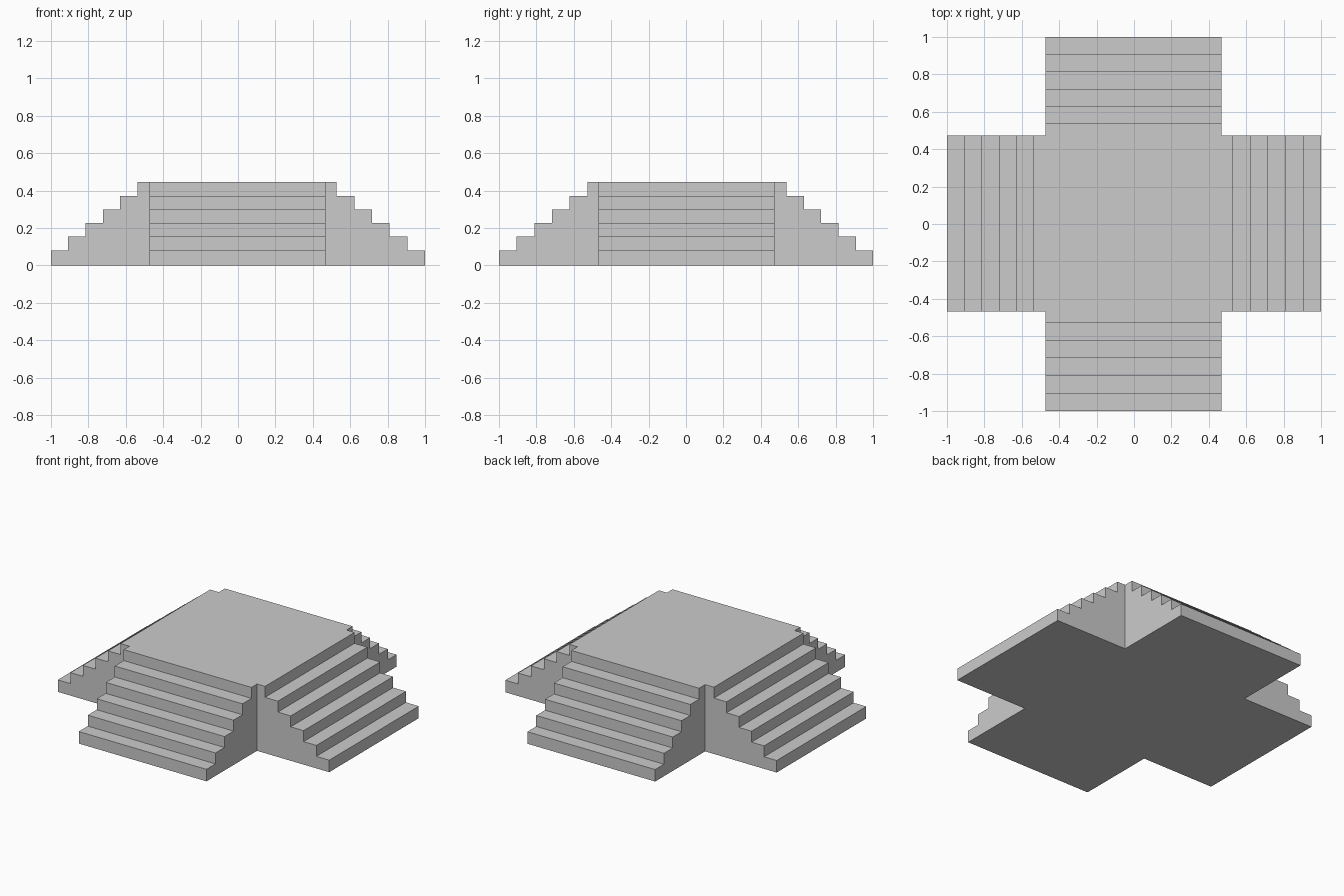
import bpy
import bmesh
from mathutils import Vector

cube = bpy.data.objects.get("Cube")
if cube:
    bpy.data.objects.remove(cube, do_unlink=True)

# Plain stone colour
stone = bpy.data.materials.new("grey_stone")
stone.use_nodes = True
grey = (0.6, 0.6, 0.6, 1)
stone.diffuse_color = grey
stone.node_tree.nodes["Principled BSDF"].inputs["Base Color"].default_value = grey

LOW, HIGH = Vector((-0.473, -0.468)), Vector((0.468, 0.474))   # core footprint
HEIGHT, STEPS = 0.445, 6
FIRST_RISE = 0.08
RISE = (HEIGHT - FIRST_RISE) / (STEPS - 1)


def make_object(name, bm):
    bmesh.ops.recalc_face_normals(bm, faces=bm.faces)
    mesh = bpy.data.meshes.new(name)
    bm.to_mesh(mesh)
    bm.free()
    mesh.materials.append(stone)
    obj = bpy.data.objects.new(name, mesh)
    bpy.context.collection.objects.link(obj)


def make_flight(name, axis, sign, inner, top_edge):
    """Extrude a stair profile along the side of the core."""
    run = (1 - top_edge) / (STEPS - 1)
    profile = [(inner, 0), (1, 0)]
    for i in range(STEPS):
        out, z = 1 - i * run, FIRST_RISE + i * RISE
        profile.append((out, z))
        profile.append((out - run if i < STEPS - 1 else inner, z))
    across = 1 - axis
    bm = bmesh.new()
    verts = []
    for out, z in profile:
        co = Vector((0, 0, z))
        co[axis] = sign * out
        co[across] = LOW[across]
        verts.append(bm.verts.new(co))
    face = bm.faces.new(verts)
    width = Vector((0, 0, 0))
    width[across] = HIGH[across] - LOW[across]
    geom = bmesh.ops.extrude_face_region(bm, geom=[face], use_keep_orig=True)["geom"]
    bmesh.ops.translate(bm, vec=width,
                        verts=[g for g in geom if isinstance(g, bmesh.types.BMVert)])
    make_object(name, bm)


# Square platform between the flights
bm = bmesh.new()
bmesh.ops.create_cube(bm, size=1)
size, mid = HIGH - LOW, (HIGH + LOW) / 2
bmesh.ops.scale(bm, vec=(size.x, size.y, HEIGHT), verts=bm.verts)
bmesh.ops.translate(bm, vec=(mid.x, mid.y, HEIGHT / 2), verts=bm.verts)
make_object("platform", bm)

# Four flights of steps
make_flight("left_steps", 0, 1, HIGH.x, 0.527)
make_flight("right_steps", 0, -1, -LOW.x, 0.538)
make_flight("back_steps", 1, 1, HIGH.y, 0.538)
make_flight("front_steps", 1, -1, -LOW.y, 0.527)
